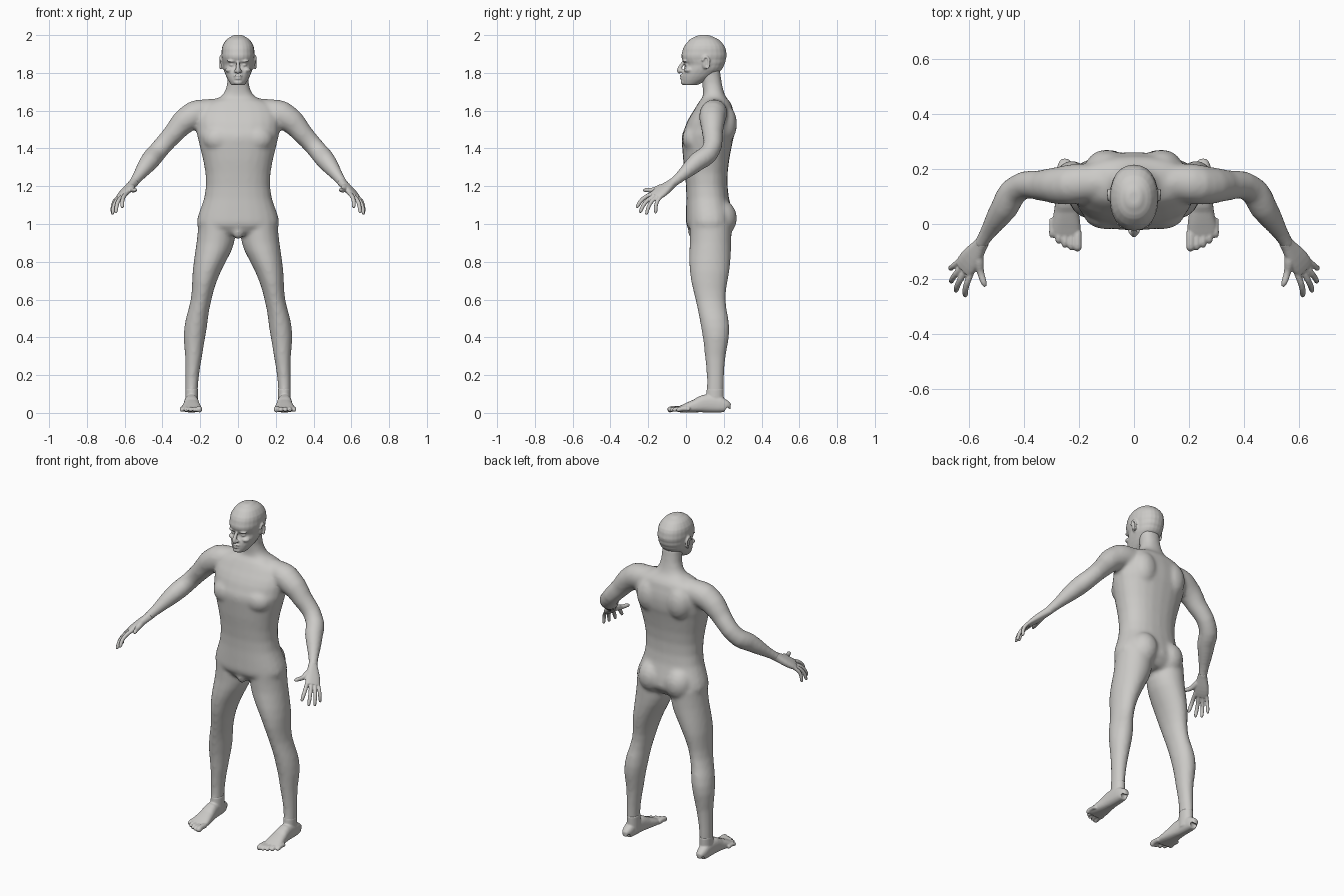
import bpy, bmesh, math
from mathutils import Vector, Matrix

cube = bpy.data.objects.get("Cube")
if cube:
    bpy.data.objects.remove(cube)

skin = bpy.data.materials.new("pale grey skin")
skin.use_nodes = True
skin.diffuse_color = (.6, .59, .57, 1)
skin.node_tree.nodes["Principled BSDF"].inputs["Base Color"].default_value = skin.diffuse_color

RIGHTWARD = Vector((1, 0, 0))
UPWARD = Vector((0, 0, 1))
SIDES = (1, -1)


def level_slice(z, half_width, front, back, x=0):
    """A horizontal cross-section reaching from front to back."""
    return Vector((x, (front + back) / 2, z, half_width, (back - front) / 2))


def joint(place, radius, depth=None):
    """A cross-section around a point on a limb."""
    return Vector((*place, radius, depth or radius))


def eased(sections, steps=3):
    """Add in-between sections that flow smoothly through the given ones."""
    last = len(sections) - 1
    flow = []
    for i in range(last):
        start, end = sections[i], sections[i + 1]
        leaving = (end - sections[max(i - 1, 0)]) / 2
        arriving = (sections[min(i + 2, last)] - start) / 2
        for step in range(steps):
            t = step / steps
            blend = t * t * (3 - 2 * t)
            flow.append((start + leaving * t) * (1 - blend)
                        + (end - arriving * (1 - t)) * blend)
    return flow + [sections[last]]


def loft(bm, sections, across=RIGHTWARD, level=False, power=2, side=1, count=24):
    """Skin superellipses placed along the sections and close both ends."""
    sections = eased(sections)
    centres = [Vector(section[:3]) for section in sections]
    rings = []
    for i, section in enumerate(sections):
        ahead = centres[min(i + 1, len(centres) - 1)]
        behind = centres[max(i - 1, 0)]
        tangent = UPWARD if level else (ahead - behind).normalized()
        u = (across - tangent * across.dot(tangent)).normalized()
        v = tangent.cross(u)
        ring = []
        for j in range(count):
            angle = math.tau * j / count
            c, s = math.cos(angle), math.sin(angle)
            point = (centres[i]
                     + u * section[3] * math.copysign(abs(c) ** (2 / power), c)
                     + v * section[4] * math.copysign(abs(s) ** (2 / power), s))
            ring.append(bm.verts.new((point.x * side, point.y, point.z)))
        rings.append(ring)
    for low, high in zip(rings, rings[1:]):
        for j in range(count):
            bm.faces.new((low[j - 1], low[j], high[j], high[j - 1]))
    bm.faces.new(rings[0])
    bm.faces.new(rings[-1])


def ball(bm, centre, size, side=1):
    """An ellipsoid swelling."""
    x, y, z = centre
    matrix = Matrix.Translation((x * side, y, z)) @ Matrix.Diagonal((*size, 1))
    bmesh.ops.create_uvsphere(bm, u_segments=20, v_segments=12, radius=1, matrix=matrix)


def finish(name, bm, voxel, smoothing, mirrored=False):
    """Fuse the overlapping volumes into one skin."""
    bmesh.ops.recalc_face_normals(bm, faces=bm.faces)
    mesh = bpy.data.meshes.new(name)
    bm.to_mesh(mesh)
    bm.free()
    mesh.materials.append(skin)
    part = bpy.data.objects.new(name, mesh)
    bpy.context.collection.objects.link(part)
    fuse = part.modifiers.new("fuse", "REMESH")
    fuse.mode = "VOXEL"
    fuse.voxel_size = voxel
    fuse.use_smooth_shade = True
    relax = part.modifiers.new("relax", "SMOOTH")
    relax.iterations = smoothing
    if mirrored:
        part.modifiers.new("mirror", "MIRROR").use_mirror_merge = False


# Body: torso and neck
body = bmesh.new()
loft(body, [
    level_slice(z=.94, half_width=.12, front=.05, back=.2),
    level_slice(z=.98, half_width=.2, front=.01, back=.24),
    level_slice(z=1.05, half_width=.21, front=0, back=.25),
    level_slice(z=1.2, half_width=.17, front=0, back=.22),
    level_slice(z=1.4, half_width=.2, front=-.02, back=.24),
    level_slice(z=1.5, half_width=.22, front=-.01, back=.26),
    level_slice(z=1.6, half_width=.21, front=.04, back=.25),
    level_slice(z=1.65, half_width=.15, front=.07, back=.23),
    level_slice(z=1.7, half_width=.07, front=.09, back=.2),
    level_slice(z=1.82, half_width=.06, front=.07, back=.18),
], level=True, power=2.3)
ball(body, centre=(0, .04, .96), size=(.03, .03, .04))

# Body: arms, legs, buttocks, shoulder blades and chest
wrist = Vector((.56, -.08, 1.21))
for side in SIDES:
    loft(body, [
        joint((.06, .15, 1.6), radius=.06),
        joint((.17, .15, 1.59), radius=.07),
        joint((.26, .14, 1.56), radius=.07),
        joint((.34, .14, 1.48), radius=.055),
        joint((.42, .13, 1.39), radius=.05),
        joint((.47, .06, 1.33), radius=.05),
        joint((.53, -.03, 1.25), radius=.03),
        joint(wrist, radius=.026),
    ], across=Vector((0, 1, 0)), side=side)
    loft(body, [
        level_slice(z=1, half_width=.09, front=.02, back=.24, x=.12),
        level_slice(z=.9, half_width=.1, front=.02, back=.24, x=.12),
        level_slice(z=.75, half_width=.075, front=.02, back=.23, x=.165),
        level_slice(z=.6, half_width=.055, front=.05, back=.21, x=.195),
        level_slice(z=.45, half_width=.06, front=.08, back=.23, x=.225),
        level_slice(z=.3, half_width=.045, front=.1, back=.21, x=.235),
        level_slice(z=.15, half_width=.034, front=.11, back=.2, x=.245),
        level_slice(z=.05, half_width=.034, front=.1, back=.2, x=.245),
    ], level=True, side=side)
    ball(body, centre=(.09, .18, 1.03), size=(.085, .09, .1), side=side)
    ball(body, centre=(.1, .21, 1.53), size=(.075, .06, .1), side=side)
    ball(body, centre=(.1, .04, 1.45), size=(.085, .06, .07), side=side)
finish("body", body, voxel=.011, smoothing=6)

# Head: skull, nose, lips and chin
head = bmesh.new()
loft(head, [
    level_slice(z=1.735, half_width=.03, front=-.01, back=.05),
    level_slice(z=1.75, half_width=.045, front=-.02, back=.09),
    level_slice(z=1.8, half_width=.07, front=-.02, back=.17),
    level_slice(z=1.84, half_width=.08, front=-.005, back=.2),
    level_slice(z=1.87, half_width=.085, front=-.02, back=.21),
    level_slice(z=1.91, half_width=.087, front=-.02, back=.213),
    level_slice(z=1.96, half_width=.073, front=.005, back=.19),
    level_slice(z=1.99, half_width=.04, front=.045, back=.145),
    level_slice(z=2, half_width=.02, front=.075, back=.115),
], level=True, power=2.2)
loft(head, [
    joint((0, -.01, 1.86), radius=.008),
    joint((0, -.035, 1.82), radius=.012),
    joint((0, -.03, 1.805), radius=.012),
])
ball(head, centre=(0, -.02, 1.785), size=(.024, .013, .006))
ball(head, centre=(0, -.02, 1.77), size=(.02, .012, .007))
ball(head, centre=(0, -.014, 1.75), size=(.024, .014, .014))

# Head: nostrils, eyes, brows, cheeks and ears
for side in SIDES:
    ball(head, centre=(.013, -.026, 1.81), size=(.009, .012, .008), side=side)
    ball(head, centre=(.032, .006, 1.842), size=(.015, .013, .009), side=side)
    ball(head, centre=(.033, -.004, 1.862), size=(.026, .014, .007), side=side)
    ball(head, centre=(.045, .014, 1.815), size=(.022, .024, .014), side=side)
    ball(head, centre=(.08, .1, 1.85), size=(.012, .016, .03), side=side)
    rim = []
    for step in range(9):
        turn = math.pi * (step / 6 - .4)
        rim.append(joint((.093, .105 + .018 * math.sin(turn), 1.853 + .032 * math.cos(turn)),
                         radius=.006))
    loft(head, rim, side=side)
finish("head", head, voxel=.005, smoothing=3)

# Hands: palm
hand = bmesh.new()
across_palm = Vector((.6, .75, -.25))
palm_end = Vector((.62, -.165, 1.147))
loft(hand, [
    joint(wrist.lerp(palm_end, -.2), radius=.024),
    joint(wrist, radius=.027, depth=.022),
    joint(wrist.lerp(palm_end, .6), radius=.042, depth=.02),
    joint(palm_end, radius=.038, depth=.013),
], across=across_palm, power=2.4)

# Hands: four fingers fanned from index to little, then the thumb
reach = Vector((1, -1, -1))
for finger in range(4):
    fan = finger / 3
    longer = reach * math.sin(math.pi * fan) * .018
    knuckle = Vector((.592, -.18, 1.16)).lerp(Vector((.638, -.137, 1.14)), fan) + longer / 3
    tip = Vector((.614, -.262, 1.09)).lerp(Vector((.668, -.162, 1.06)), fan) + longer
    bend = knuckle.lerp(tip, .5) + Vector((.007, -.007, .008))
    thick = .011 - .001 * fan
    loft(hand, [
        joint(knuckle.lerp(bend, -.5), thick),
        joint(knuckle, thick),
        joint(bend, thick),
        joint(knuckle.lerp(tip, .93), thick * .85),
        joint(tip, thick * .45),
    ], across=across_palm)
loft(hand, [
    joint((.567, -.1, 1.2), radius=.018),
    joint((.563, -.14, 1.19), radius=.018),
    joint((.557, -.175, 1.18), radius=.013),
    joint((.546, -.21, 1.18), radius=.011),
    joint((.54, -.225, 1.175), radius=.006),
])
finish("hands", hand, voxel=.004, smoothing=3, mirrored=True)

# Feet: sole and instep, ankle and five toes
foot = bmesh.new()
loft(foot, [
    joint((.25, .22, .03), radius=.018, depth=.02),
    joint((.25, .2, .038), radius=.03, depth=.036),
    joint((.248, .12, .05), radius=.036, depth=.048),
    joint((.246, .05, .037), radius=.044, depth=.035),
    joint((.247, -.01, .024), radius=.053, depth=.022),
    joint((.249, -.045, .017), radius=.05, depth=.013),
], power=2.5)
loft(foot, [
    level_slice(z=.03, half_width=.034, front=.1, back=.2, x=.245),
    level_slice(z=.13, half_width=.034, front=.11, back=.2, x=.245),
], level=True)
for toe in range(5):
    thick = .011 if toe else .015
    place = Vector((.205 + .023 * toe, -.097 + .003 * toe * toe, .012))
    loft(foot, [
        joint(place + Vector((0, .07, .008)), thick),
        joint(place + Vector((0, .03, .01)), thick),
        joint(place + Vector((0, .01, .004)), thick),
        joint(place, thick * .5),
    ])
finish("feet", foot, voxel=.0045, smoothing=3, mirrored=True)
